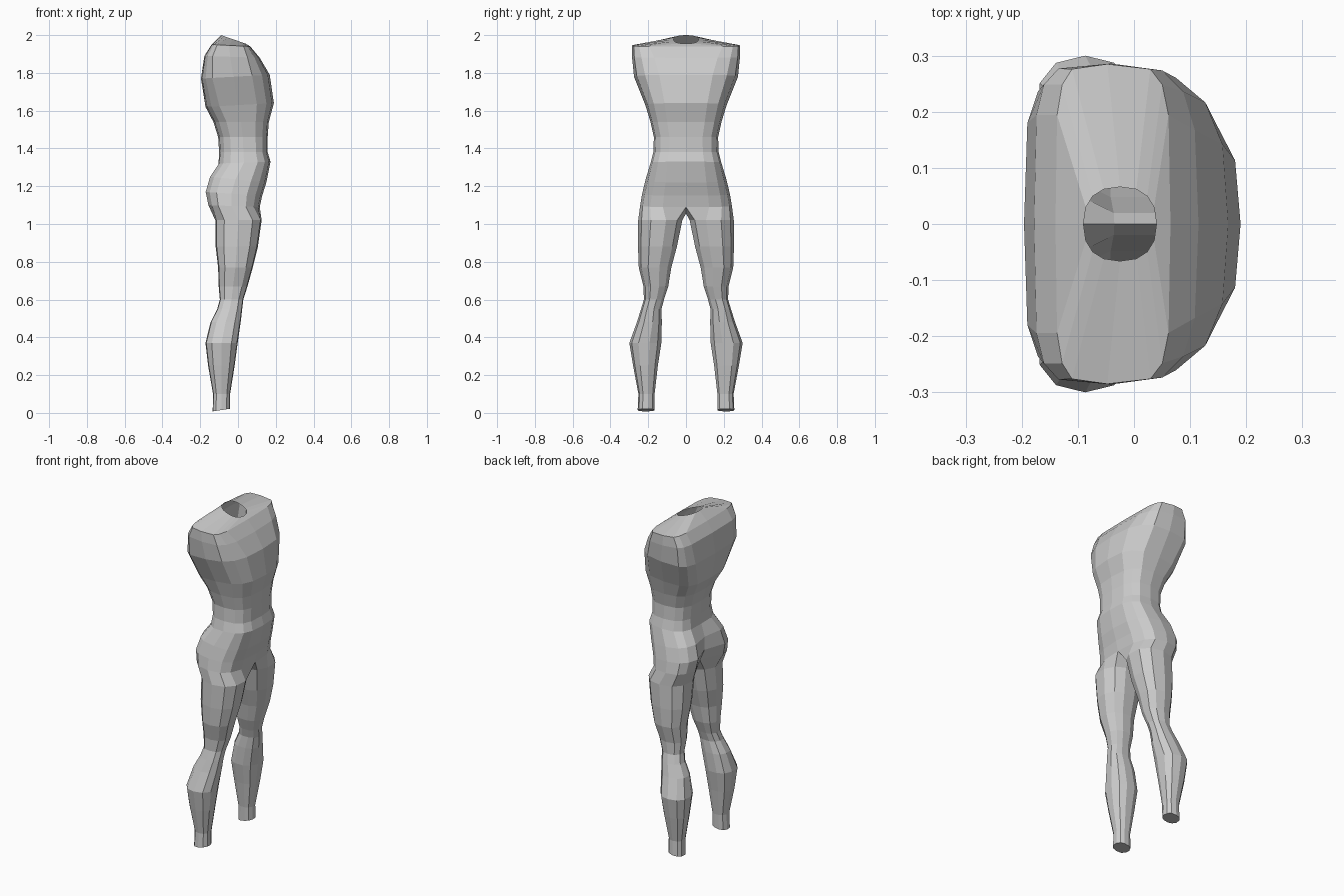
import bpy, bmesh
from math import sin, cos, radians

if "Cube" in bpy.data.objects:
    bpy.data.objects.remove(bpy.data.objects["Cube"])

# torso rings: z front, z back, x back, x front, half width, front power, back power, centre-back inset
TORSO = [
    (1.955, 2.00, -.09, .04, .066, 2.4, 2.4, 0),
    (1.94, 1.95, -.14, .065, .285, 5, 5, 0),
    (1.88, 1.89, -.178, .115, .286, 3.6, 5, 0),
    (1.79, 1.77, -.196, .168, .275, 2.9, 4.5, 0),
    (1.64, 1.62, -.172, .19, .215, 3.0, 3.4, 0),
    (1.54, 1.54, -.130, .163, .188, 3.0, 3.0, 0),
    (1.46, 1.46, -.105, .157, .170, 2.9, 2.9, 0),
    (1.38, 1.38, -.100, .157, .173, 2.9, 2.9, 0),
    (1.33, 1.32, -.108, .172, .187, 2.9, 2.9, .005),
    (1.22, 1.25, -.155, .150, .214, 2.8, 3.2, .03),
    (1.15, 1.17, -.178, .128, .232, 2.8, 3.2, .055),
    (1.09, 1.10, -.163, .115, .243, 2.8, 3.2, .07),
]
# leg rings: z, x back, x front, y inner, y outer
LEG = [
    (1.02, -.12, .125, .016, .253),
    (.88, -.118, .105, .045, .254),
    (.77, -.105, .078, .075, .250),
    (.67, -.102, .050, .092, .225),
    (.60, -.096, .028, .115, .223),
    (.55, -.110, .022, .128, .238),
    (.48, -.145, .014, .126, .260),
    (.37, -.172, -.002, .128, .300),
    (.25, -.158, -.018, .147, .280),
    (.10, -.132, -.042, .165, .252),
    (.015, -.134, -.042, .166, .256),
]


def power(v, n):
    return (1 if v >= 0 else -1) * abs(v) ** (2 / n)


def torso_ring(zf, zb, xb, xf, hw, nf, nb, inset):
    cx, pts = (xb + xf) / 2 - .01 * (hw > .2), []
    for i in range(9):
        a = radians(180 * i / 8)
        n = nf if i <= 4 else nb
        r = xf - cx if i <= 4 else cx - xb
        y = 0 if i in (0, 8) else hw * power(sin(a), n)
        x = cx + r * power(cos(a), n) + (inset if i == 8 else 0)
        t = (xf - x) / (xf - xb)
        pts.append((x, y, zf + (zb - zf) * t))
    return pts


def leg_ring(z, xb, xf, yi, yo):
    cx, cy, pts = (xb + xf) / 2, (yi + yo) / 2, []
    angles = [-45 + 33.75 * i for i in range(9)] + [255, 285]
    for d in angles:
        a = radians(d)
        x = cx + (xf - xb) / 2 * power(cos(a), 2.3) * 1.02
        y = cy + (yo - yi) / 2 * power(sin(a), 2.3)
        tilt = .15 * (x - cx) if z < .05 else 0
        pts.append((x, y, z + tilt))
    return pts


bm = bmesh.new()


def add(pts):
    return [bm.verts.new(p) for p in pts]


def bridge(a, b, closed):
    n = len(a)
    for i in range(n if closed else n - 1):
        j = (i + 1) % n
        bm.faces.new((a[i], a[j], b[j], b[i]))


# half torso, neck left open
rings = [add(torso_ring(*r)) for r in TORSO]
for a, b in zip(rings, rings[1:]):
    bridge(a, b, False)

# crotch points complete the last torso ring into the top of the leg
legs = [rings[-1] + add([(-.035, 0, 1.06), (.04, 0, 1.055)])]
legs += [add(leg_ring(*r)) for r in LEG]
for a, b in zip(legs, legs[1:]):
    bridge(a, b, True)
bm.faces.new(legs[-1])

bmesh.ops.recalc_face_normals(bm, faces=bm.faces[:])
mesh = bpy.data.meshes.new("torso_and_legs")
bm.to_mesh(mesh)
bm.free()
body = bpy.data.objects.new("torso_and_legs", mesh)
bpy.context.collection.objects.link(body)

# other half
mirror = body.modifiers.new("mirror", 'MIRROR')
mirror.use_axis = (False, True, False)
mirror.use_clip = True
mirror.merge_threshold = .001
